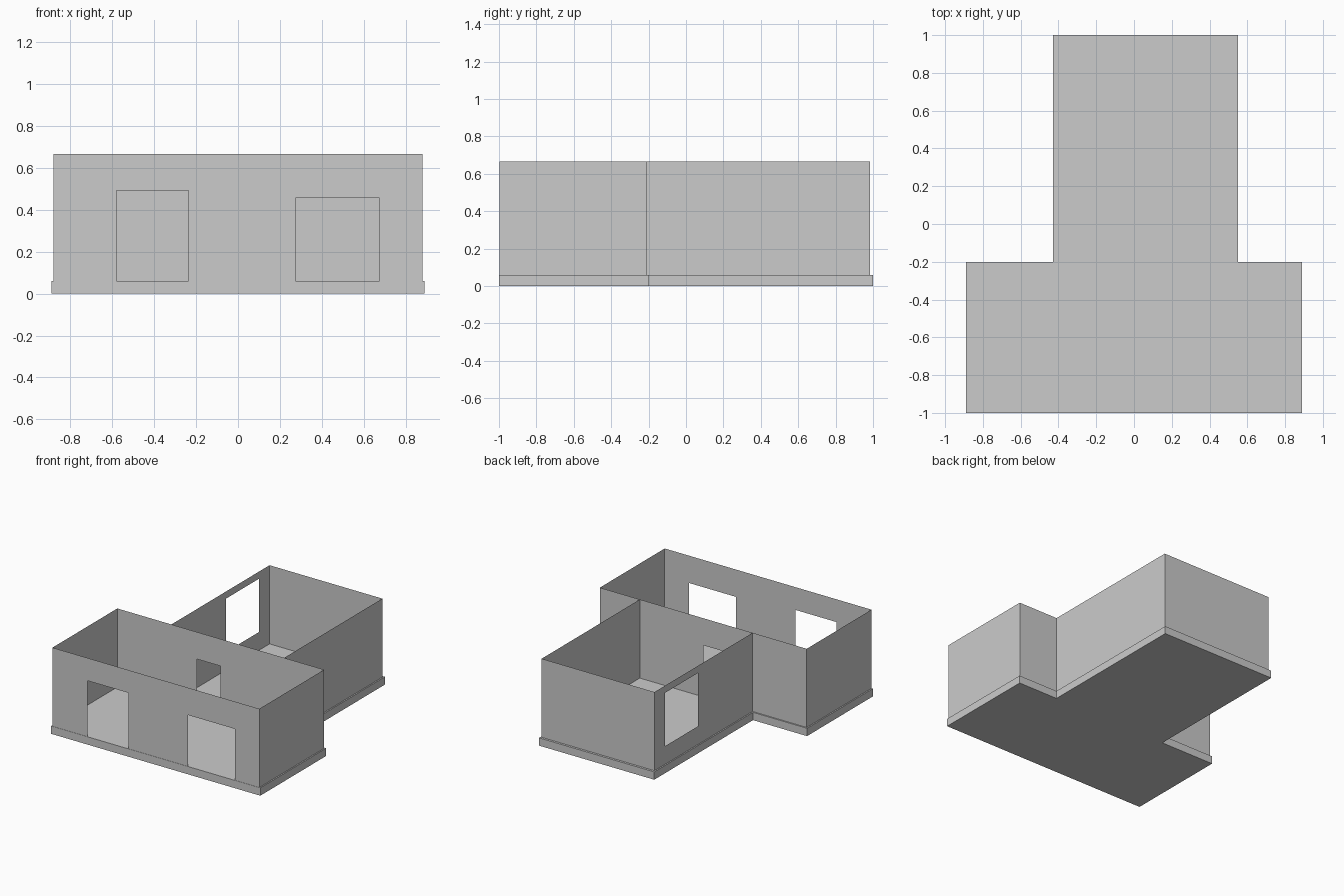
import bpy, bmesh
from mathutils import Vector

if "Cube" in bpy.data.objects:
    bpy.data.objects.remove(bpy.data.objects["Cube"])

FLOOR, TOP = 0.06, 0.665


def finish(bm, name):
    mesh = bpy.data.meshes.new(name)
    bm.to_mesh(mesh)
    bm.free()
    obj = bpy.data.objects.new(name, mesh)
    bpy.context.collection.objects.link(obj)


def slab(name, outline, z0, z1):
    bm = bmesh.new()
    base = bm.faces.new([bm.verts.new((x, y, z0)) for x, y in outline])
    out = bmesh.ops.extrude_face_region(bm, geom=[base], use_keep_orig=True)
    moved = [v for v in out["geom"] if isinstance(v, bmesh.types.BMVert)]
    bmesh.ops.translate(bm, verts=moved, vec=(0, 0, z1 - z0))
    bmesh.ops.recalc_face_normals(bm, faces=bm.faces)
    finish(bm, name)


def wall(name, a, b, openings=()):
    """Thin sheet wall from a to b; openings are (start, end, z0, z1) along it."""
    a, b = Vector(a), Vector(b)
    length, along = (b - a).length, (b - a).normalized()
    us = sorted({0, length, *(u for o in openings for u in o[:2])})
    zs = sorted({FLOOR, TOP, *(z for o in openings for z in o[2:])})
    bm = bmesh.new()
    for u0, u1 in zip(us, us[1:]):
        for z0, z1 in zip(zs, zs[1:]):
            u, z = (u0 + u1) / 2, (z0 + z1) / 2
            if any(o[0] < u < o[1] and o[2] < z < o[3] for o in openings):
                continue
            corners = [(u0, z0), (u1, z0), (u1, z1), (u0, z1)]
            bm.faces.new([bm.verts.new((*(a + along * s), h)) for s, h in corners])
    bmesh.ops.remove_doubles(bm, verts=bm.verts, dist=1e-5)
    finish(bm, name)


# T-shaped floor slab, projecting slightly past the walls
slab("floor_slab", [(-0.89, -1), (0.89, -1), (0.89, -0.2), (0.55, -0.2),
                    (0.55, 1), (-0.43, 1), (-0.43, -0.2), (-0.89, -0.2)], 0, FLOOR)

# Front room: two doorways in front, one through to the back room
F, M, B = -0.998, -0.21, 0.983
wall("front_wall", (-0.88, F), (0.88, F),
     [(0.30, 0.645, FLOOR, 0.49), (1.155, 1.555, FLOOR, 0.455)])
wall("front_room_right_wall", (0.88, F), (0.88, M))
wall("dividing_wall", (0.88, M), (-0.88, M), [(0.88, 1.08, FLOOR, 0.457)])
wall("front_room_left_wall", (-0.88, M), (-0.88, F))

# Back room: one window in the left wall
wall("back_room_right_wall", (0.54, M), (0.54, B))
wall("back_wall", (0.54, B), (-0.42, B))
wall("back_room_left_wall", (-0.42, B), (-0.42, M), [(0.125, 0.53, 0.20, 0.61)])
